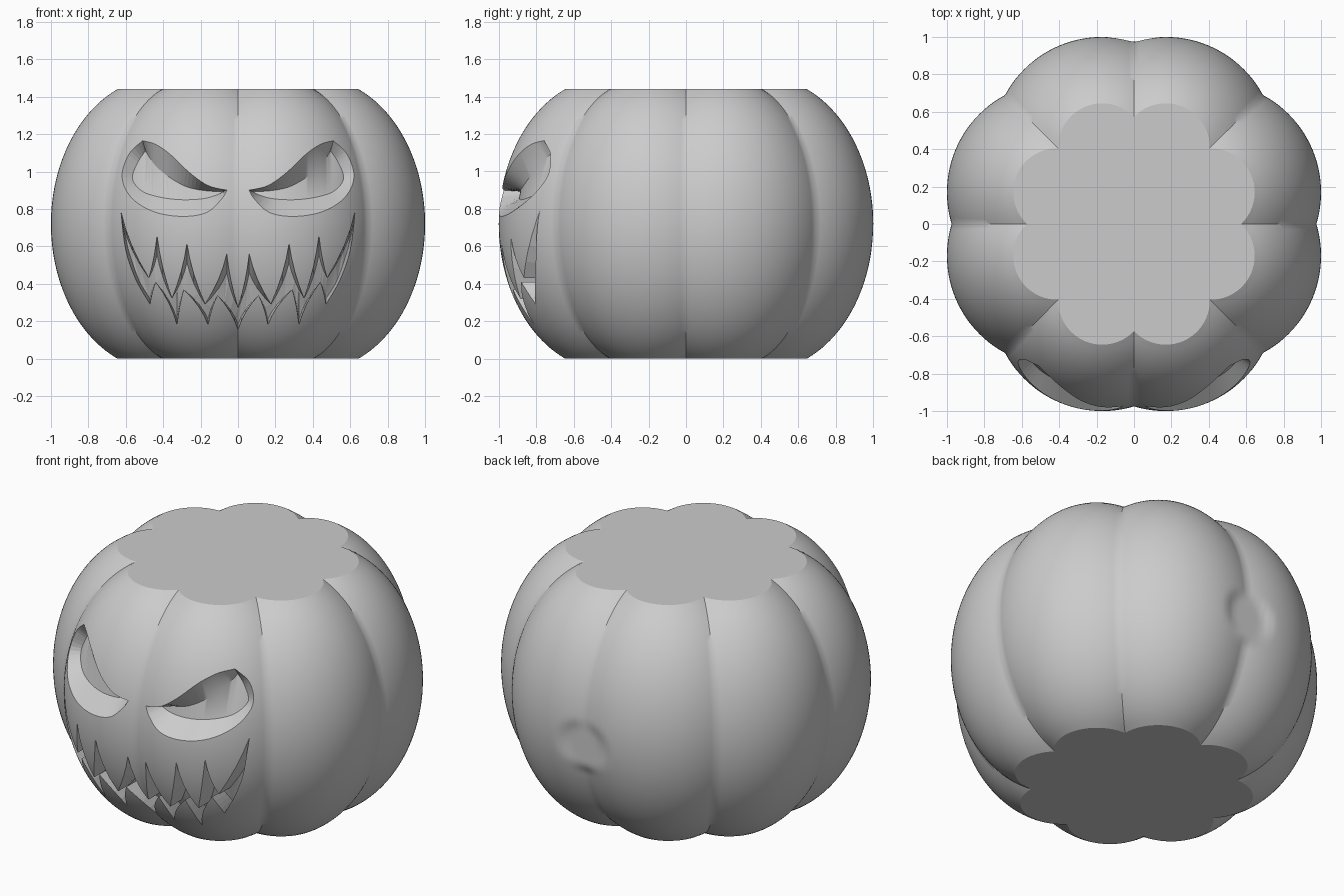
import bpy, bmesh
from math import sin, cos, pi, sqrt, hypot

cube = bpy.data.objects.get("Cube")
if cube:
    bpy.data.objects.remove(cube)

LOBES, MID, TALL = 8, 0.72, 0.785      # lobe count, middle height, lobe half height
OFFSET, WIDE = 0.444, 0.59             # lobe centre distance and radius

grey = bpy.data.materials.new("plain_grey")
grey.use_nodes = True
grey.diffuse_color = (0.6, 0.6, 0.6, 1)
grey.node_tree.nodes["Principled BSDF"].inputs["Base Color"].default_value = grey.diffuse_color


def lobe_radius(z):
    return WIDE * sqrt(max(0, 1 - ((z - MID) / TALL) ** 2))


def front_y(x, z):
    """Depth of the lobed skin on the front side."""
    rho, best = lobe_radius(z), 0
    for k in range(LOBES):
        a = (k + 0.5) * pi / 4
        h = rho ** 2 - (x - OFFSET * cos(a)) ** 2
        if h > 0:
            best = max(best, OFFSET * sin(a) + sqrt(h))
    return -best


def to_object(bm, name):
    bmesh.ops.recalc_face_normals(bm, faces=bm.faces)
    mesh = bpy.data.meshes.new(name)
    bm.to_mesh(mesh)
    bm.free()
    mesh.materials.append(grey)
    obj = bpy.data.objects.new(name, mesh)
    bpy.context.collection.objects.link(obj)
    return obj


# Lobed body with flat ends and a round flat patch on the back
def make_body(per_lobe=24, rows=72):
    bm = bmesh.new()
    rings = []
    count = LOBES * per_lobe
    for j in range(rows + 1):
        z = 2 * MID * j / rows
        rho, ring = lobe_radius(z), []
        for i in range(count):
            t = ((i % per_lobe) / per_lobe - 0.5) * pi / 4
            r = OFFSET * cos(t) + sqrt(rho ** 2 - (OFFSET * sin(t)) ** 2)
            a = 2 * pi * i / count
            x, y = r * cos(a), r * sin(a)
            if y > 0:
                w = min(1, max(0, (0.18 - hypot(x, z - 0.64)) / 0.08))
                y += (0.975 - y) * w * w * (3 - 2 * w)
            ring.append(bm.verts.new((x, y, z)))
        rings.append(ring)
    for low, high in zip(rings, rings[1:]):
        for i in range(count):
            n = (i + 1) % count
            bm.faces.new((low[i], low[n], high[n], high[i]))
    for ring in (rings[0], rings[-1]):
        cap = bm.faces.new(ring)
        for edge in cap.edges:
            edge.smooth = False
    return to_object(bm, "pumpkin_body")


# Tapered cutter: straight outside the skin, narrowing to a floor below it
def make_cutter(name, outer, inner, depth):
    bm = bmesh.new()
    front = [bm.verts.new((x, -1.3, z)) for x, z in outer]
    skin = [bm.verts.new((x, -1, z)) for x, z in outer]
    floor = [bm.verts.new((x, 0, z)) for x, z in inner]
    caps = [bm.faces.new(front), bm.faces.new(floor)]
    bmesh.ops.triangulate(bm, faces=caps)
    for a, b in ((front, skin), (skin, floor)):
        for i in range(len(a)):
            n = (i + 1) % len(a)
            bm.faces.new((a[i], a[n], b[n], b[i]))
    for v in skin:
        v.co.y = front_y(v.co.x, v.co.z)
    for v in floor:
        v.co.y = front_y(v.co.x, v.co.z) + depth
    cutter = to_object(bm, name)
    cutter.hide_render = True
    return cutter


def spline(points, steps=5):
    """Smooth open curve through the points, without the last one."""
    p = [points[0]] + points + [points[-1]]
    out = []
    for a, b, c, d in zip(p, p[1:], p[2:], p[3:]):
        for s in range(steps):
            t = s / steps
            out.append(tuple(0.5 * (2 * b[k] + (c[k] - a[k]) * t
                       + (2 * a[k] - 5 * b[k] + 4 * c[k] - d[k]) * t * t
                       + (3 * b[k] - a[k] - 3 * c[k] + d[k]) * t ** 3) for k in (0, 1)))
    return out


def teeth(points, notch_high, steps=4):
    """Curved zigzag with full teeth and narrow notches, without the last point."""
    out = []
    for a, b in zip(points, points[1:]):
        notch, tip = (a, b) if (a[1] > b[1]) == notch_high else (b, a)
        c = (notch[0] * 0.75 + tip[0] * 0.25, (a[1] + b[1]) / 2)
        for s in range(steps):
            t = s / steps
            out.append(tuple(a[k] * (1 - t) ** 2 + 2 * c[k] * t * (1 - t) + b[k] * t * t
                             for k in (0, 1)))
    return out


# Eye outlines, from the inner corner over the brow and back underneath
brow = [(.06, .9), (.16, .925), (.26, .995), (.36, 1.09), (.44, 1.145), (.51, 1.165)]
lid = [brow[-1], (.585, 1.09), (.62, .97), (.57, .86), (.45, .785), (.3, .76),
       (.17, .78), (.09, .85), brow[0]]
brow_in = [(.08, .893), (.17, .897), (.27, .917), (.36, .965), (.44, 1.03), (.495, 1.11)]
lid_in = [brow_in[-1], (.535, 1.05), (.565, .965), (.52, .90), (.44, .868), (.32, .85),
          (.2, .853), (.12, .872), brow_in[0]]
eye_outer = spline(brow) + spline(lid)
eye_inner = spline(brow_in) + spline(lid_in)


# Mouth outlines, right half from the middle to the corner and back
def mouth_outline(rise, drop, corner):
    top = [(0, .27), (.06, .56 - drop), (.176, .29), (.273, .615 - drop), (.353, .32),
           (.433, .658 - drop), (.476, .43), corner]
    cheek = [corner, (.6 - rise / 2, .58), (.545 - rise / 2, .42), (.47, .29 + rise)]
    base = [cheek[-1], (.44, .41), (.326, .18 + rise), (.29, .37), (.16, .18 + rise),
            (.11, .34), (0, .155 + rise)]
    half = teeth(top, True) + spline(cheek) + teeth(base, False) + [base[-1]]
    return half + [(-x, z) for x, z in reversed(half[1:-1])]


body = make_body()
cutters = [make_cutter("mouth_cutter", mouth_outline(0, 0, (.626, .786)),
                       mouth_outline(.03, .1, (.612, .71)), 0.11)]
for side, sign in (("left", 1), ("right", -1)):
    cutters.append(make_cutter(side + "_eye_cutter", [(sign * x, z) for x, z in eye_outer],
                               [(sign * x, z) for x, z in eye_inner], 0.1))

# Carve the face, then drop the cutters
bpy.ops.object.select_all(action="DESELECT")
bpy.context.view_layer.objects.active = body
body.select_set(True)
for cutter in cutters:
    mod = body.modifiers.new("carve", "BOOLEAN")
    mod.operation = "DIFFERENCE"
    mod.solver = "EXACT"
    mod.object = cutter
    bpy.ops.object.modifier_apply(modifier=mod.name)
    bpy.data.objects.remove(cutter)
bpy.ops.object.shade_smooth_by_angle(angle=0.61)
